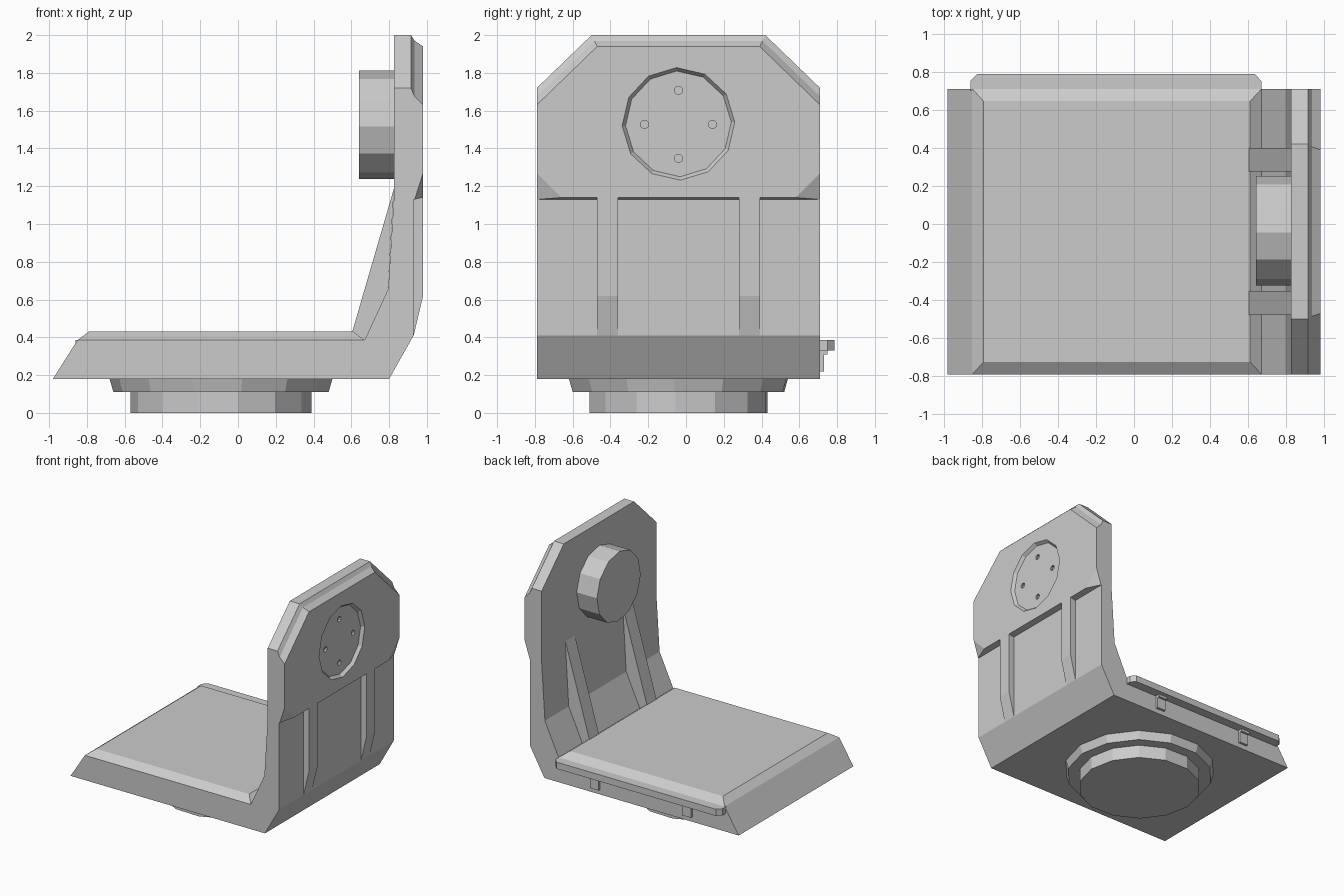
import bpy, bmesh
from math import sin, cos, pi, radians

cube = bpy.data.objects.get("Cube")
if cube:
    bpy.data.objects.remove(cube, do_unlink=True)

grey = bpy.data.materials.new("plain_grey")
grey.use_nodes = True
grey.diffuse_color = (0.6, 0.6, 0.6, 1)
grey.node_tree.nodes["Principled BSDF"].inputs["Base Color"].default_value = (0.6, 0.6, 0.6, 1)

MID = -0.04             # depth centre of the whole mount
FRONT, BACK = MID - 0.75, MID + 0.75


def loft(name, loops):
    """Skin a stack of matching loops and cap both ends."""
    bm = bmesh.new()
    rows = [[bm.verts.new(p) for p in loop] for loop in loops]
    n = len(rows[0])
    for a, b in zip(rows, rows[1:]):
        for i in range(n):
            j = (i + 1) % n
            bm.faces.new((a[i], a[j], b[j], b[i]))
    bm.faces.new(rows[0])
    bm.faces.new(rows[-1])
    bmesh.ops.remove_doubles(bm, verts=bm.verts, dist=0.0001)
    bmesh.ops.recalc_face_normals(bm, faces=bm.faces)
    mesh = bpy.data.meshes.new(name)
    bm.to_mesh(mesh)
    bm.free()
    mesh.materials.append(grey)
    obj = bpy.data.objects.new(name, mesh)
    bpy.context.collection.objects.link(obj)
    return obj


def prism(name, profile, y0, y1):
    """Extrude an x-z profile along y."""
    return loft(name, [[(x, y, z) for x, z in profile] for y in (y0, y1)])


def disc_x(name, y, z, sides, stations):
    """Round part along x; stations are (x, radius)."""
    angles = [2 * pi * i / sides + radians(2) for i in range(sides)]
    return loft(name, [[(x, y + r * cos(a), z + r * sin(a)) for a in angles]
                       for x, r in stations])


def disc_z(name, x, y, sides, stations):
    """Round part along z; stations are (z, radius)."""
    angles = [2 * pi * i / sides - radians(2) for i in range(sides)]
    return loft(name, [[(x + r * cos(a), y + r * sin(a), z) for a in angles]
                       for z, r in stations])


def cut(target, cutter):
    mod = target.modifiers.new("cut", 'BOOLEAN')
    mod.operation = 'DIFFERENCE'
    mod.solver = 'EXACT'
    mod.object = cutter
    bpy.context.view_layer.objects.active = target
    bpy.ops.object.modifier_apply(modifier=mod.name)
    bpy.data.objects.remove(cutter, do_unlink=True)


# Base slab and lower wall in one bent profile
prism("base_and_lower_wall", [(-0.98, 0.18), (0.80, 0.18), (0.93, 0.41), (0.93, 1.13),
                              (0.825, 1.13), (0.795, 0.655), (0.67, 0.385), (-0.85, 0.385)],
      FRONT, BACK)

# Raised deck with sloped rim
loft("deck", [[(x0, FRONT + d, z), (x1, FRONT + d, z), (x1, BACK - d, z), (x0, BACK - d, z)]
              for x0, x1, d, z in ((-0.85, 0.67, 0, 0.385), (-0.79, 0.61, 0.065, 0.43))])


# Upper wall plate with clipped corners
def wall_loop(x, shoulder, top, top_half, bottom, clip):
    half = [(0.75 - clip, bottom), (0.75, bottom + clip), (0.75, shoulder), (top_half, top)]
    return ([(x, MID + y, z) for y, z in half]
            + [(x, MID - y, z) for y, z in reversed(half)])


wall = loft("upper_wall", [wall_loop(0.825, 1.72, 2.0, 0.46, 1.13, 0),
                           wall_loop(0.915, 1.72, 2.0, 0.46, 1.13, 0),
                           wall_loop(0.935, 1.675, 1.97, 0.445, 1.13, 0),
                           wall_loop(0.98, 1.63, 1.94, 0.43, 1.14, 0.13)])

# Round recess with four bolt holes
cut(wall, disc_x("recess_cutter", MID, 1.53, 12, [(0.955, 0.28), (0.985, 0.302)]))
for dy, dz in ((0.18, 0), (-0.18, 0), (0, 0.18), (0, -0.18)):
    cut(wall, disc_x("hole_cutter", MID + dy, 1.527 + dz, 10, [(0.935, 0.022), (0.99, 0.022)]))

# Pivot hub on the inner side
disc_x("pivot_hub", MID + 0.005, 1.525, 12, [(0.64, 0.287), (0.83, 0.287)])

# Inner gussets and outer ribs
for side, y in (("front", -0.415), ("back", 0.337)):
    prism(side + "_gusset", [(0.605, 0.43), (0.67, 0.385), (0.795, 0.655), (0.826, 1.19)],
          y - 0.062, y + 0.062)
    prism(side + "_rib", [(0.93, 0.41), (0.98, 0.62), (0.98, 1.14), (0.93, 1.14)],
          y - 0.056, y + 0.056)

# Turntable foot
disc_z("foot_collar", -0.09, MID, 14, [(0.11, 0.57), (0.18, 0.59)])
disc_z("foot_disc", -0.09, MID, 14, [(0, 0.48), (0.115, 0.48)])

# Back rail and its two clips
loft("back_rail", [[(-0.86, 0.70, z), (0.67, 0.70, z), (0.67, 0.75, z), (0.635, 0.787, z),
                    (-0.825, 0.787, z), (-0.86, 0.75, z)] for z in (0.33, 0.385)])
for side, x in (("left", 0.33), ("right", -0.515)):
    loft(side + "_clip", [[(x + dx, y, z) for y, z in
                           ((0.70, 0.22), (0.73, 0.22), (0.73, 0.31), (0.75, 0.31),
                            (0.75, 0.34), (0.70, 0.34))] for dx in (-0.04, 0.04)])
